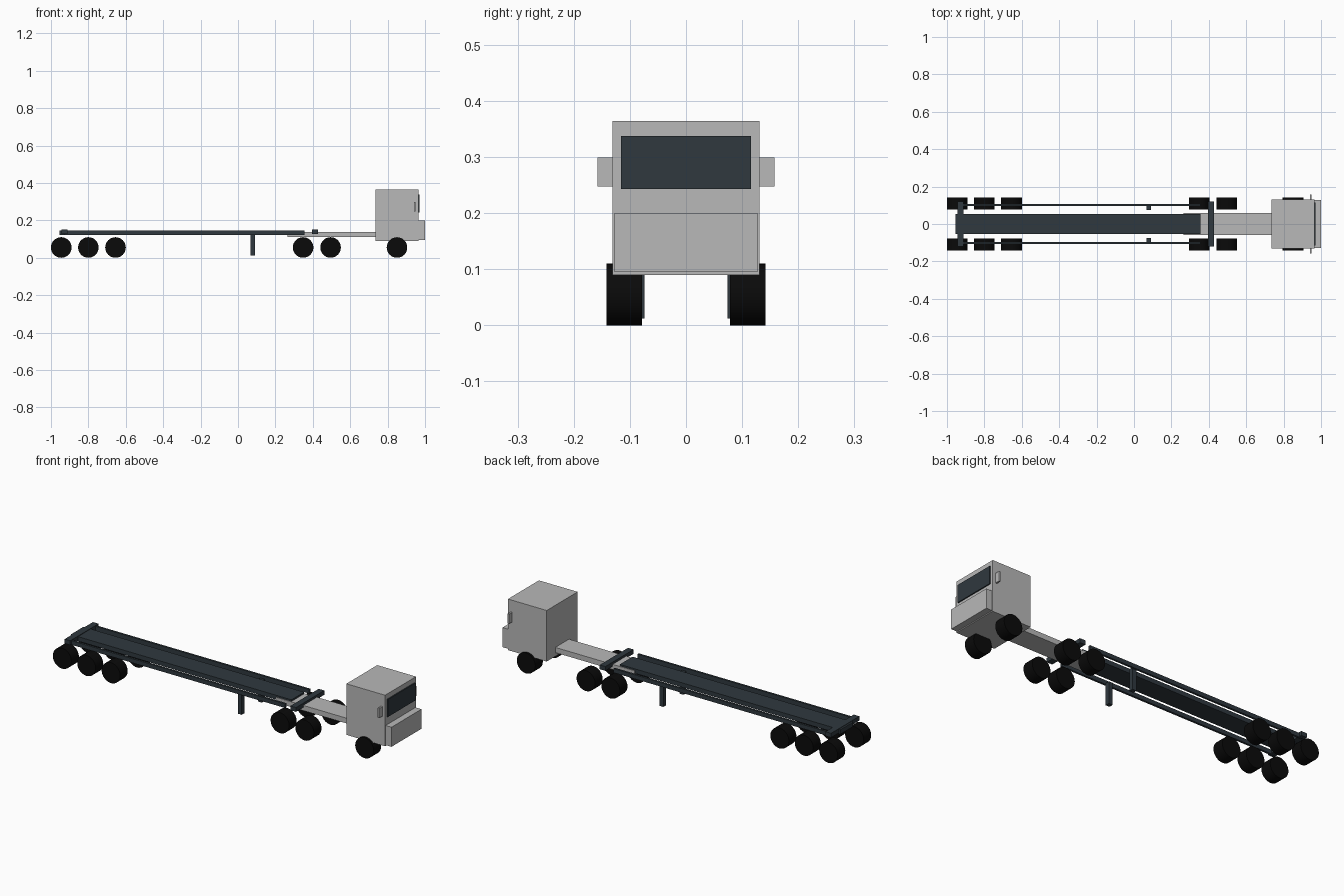
import bpy
import bmesh
from math import pi
from mathutils import Matrix

old = bpy.data.objects.get("Cube")
if old:
    bpy.data.objects.remove(old, do_unlink=True)


def make_material(name, rgb):
    mat = bpy.data.materials.new(name)
    mat.use_nodes = True
    mat.diffuse_color = (*rgb, 1)
    mat.node_tree.nodes["Principled BSDF"].inputs["Base Color"].default_value = (*rgb, 1)
    return mat


GREY = make_material("light grey paint", (0.48, 0.48, 0.48))
SLATE = make_material("dark slate", (0.029, 0.040, 0.049))
BLACK = make_material("black rubber", (0.003, 0.003, 0.003))


def finish(name, bm, mat):
    mesh = bpy.data.meshes.new(name)
    bm.to_mesh(mesh)
    bm.free()
    mesh.materials.append(mat)
    obj = bpy.data.objects.new(name, mesh)
    bpy.context.collection.objects.link(obj)
    return obj


def box(name, xs, ys, zs, mat):
    """Box given by its minimum and maximum on each axis."""
    bm = bmesh.new()
    size = [hi - lo for lo, hi in (xs, ys, zs)]
    mid = [(hi + lo) / 2 for lo, hi in (xs, ys, zs)]
    bmesh.ops.create_cube(bm, size=1, matrix=Matrix.Translation(mid) @ Matrix.Diagonal((*size, 1)))
    return finish(name, bm, mat)


def centred(name, xs, half, zs, mat):
    return box(name, xs, (-half, half), zs, mat)


def pair(name, xs, ys, zs, mat):
    """The same box on both sides of the vehicle."""
    box(name + "_left", xs, ys, zs, mat)
    box(name + "_right", xs, (-ys[1], -ys[0]), zs, mat)


def wheel(name, x, y):
    bm = bmesh.new()
    place = Matrix.Translation((x, y, 0.055)) @ Matrix.Rotation(pi / 2, 4, "X")
    bmesh.ops.create_cone(bm, cap_ends=True, segments=32, radius1=0.055,
                          radius2=0.055, depth=0.064, matrix=place)
    obj = finish(name, bm, BLACK)
    bpy.context.view_layer.objects.active = obj
    obj.select_set(True)
    bpy.ops.object.shade_smooth_by_angle()
    obj.select_set(False)


# Tractor
centred("cab", (0.735, 0.965), 0.131, (0.09, 0.364), GREY)
centred("front_bumper", (0.965, 1.0), 0.127, (0.095, 0.20), GREY)
centred("windshield", (0.965, 0.971), 0.116, (0.243, 0.337), SLATE)
pair("mirror", (0.94, 0.949), (0.131, 0.158), (0.247, 0.299), GREY)
centred("chassis", (0.265, 0.735), 0.058, (0.11, 0.138), GREY)
centred("front_bolster", (0.395, 0.428), 0.12, (0.127, 0.15), SLATE)

# Trailer
centred("trailer_deck", (-0.955, 0.355), 0.054, (0.123, 0.147), SLATE)
centred("rear_bolster", (-0.945, -0.912), 0.12, (0.127, 0.15), SLATE)
pair("side_rail", (-0.93, 0.355), (0.096, 0.107), (0.123, 0.145), SLATE)
pair("landing_leg", (0.067, 0.09), (0.074, 0.097), (0.012, 0.13), SLATE)

# Wheels
for axle, x in enumerate((-0.945, -0.8, -0.655, 0.348, 0.495, 0.85), 1):
    for side, y in (("left", 0.11), ("right", -0.11)):
        wheel(f"wheel_{axle}_{side}", x, y)
